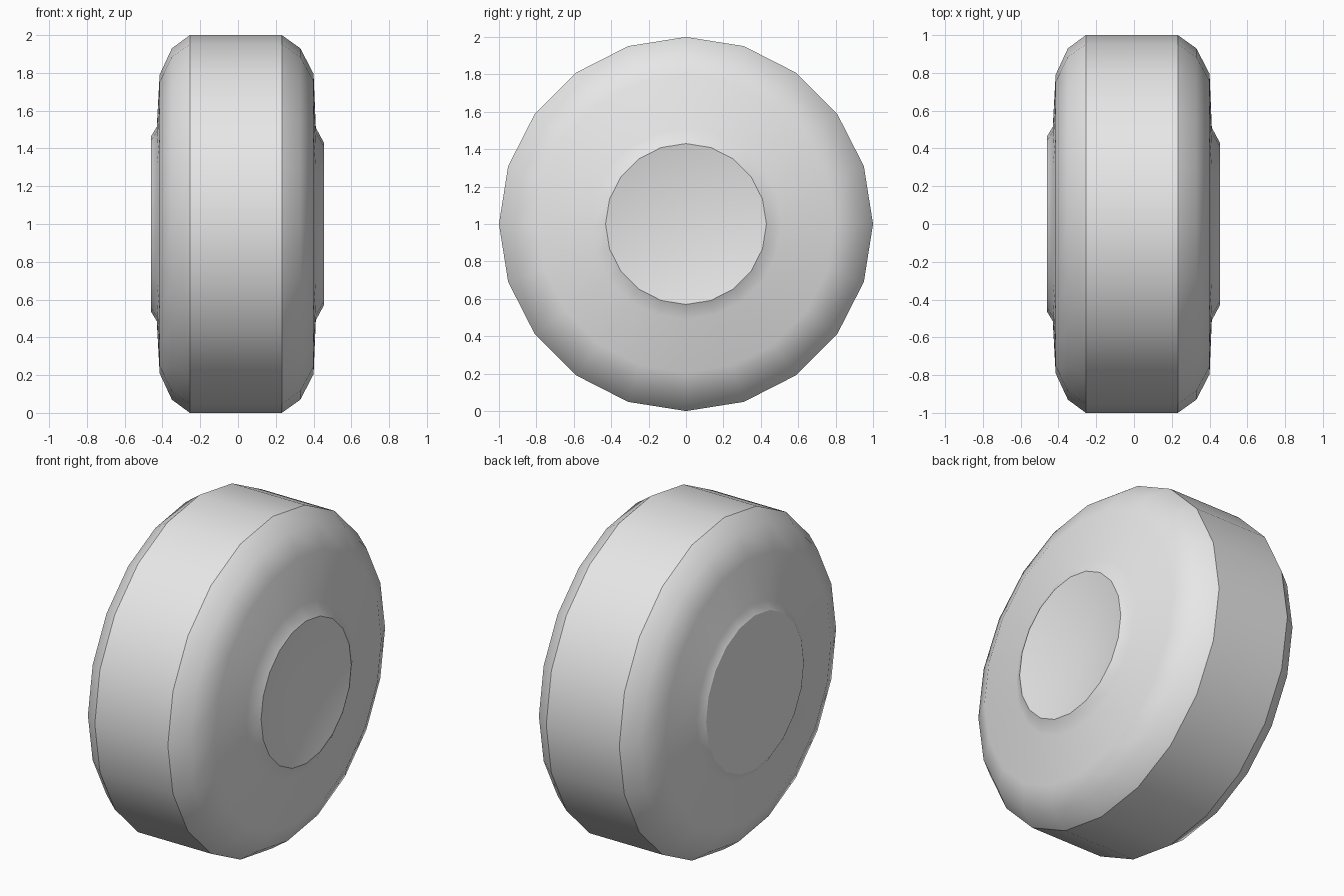
import bpy
import bmesh
from math import cos, sin, tau

cube = bpy.data.objects.get("Cube")
if cube:
    bpy.data.objects.remove(cube, do_unlink=True)

SIDES = 20

# Single light grey material
grey = bpy.data.materials.new("light_grey")
grey.use_nodes = True
colour = (0.8, 0.8, 0.8, 1)
grey.diffuse_color = colour
grey.node_tree.nodes["Principled BSDF"].inputs["Base Color"].default_value = colour


def lathe_x(name, profile):
    """Revolve (x, radius, sharp) points about the wheel axle."""
    bm = bmesh.new()
    rings = []
    for x, r, sharp in profile:
        count = SIDES if r > 0 else 1
        rings.append([bm.verts.new((x, r * sin(tau * i / SIDES), 1 + r * cos(tau * i / SIDES)))
                      for i in range(count)])
    for a, b in zip(rings, rings[1:]):
        for i in range(SIDES):
            j = (i + 1) % SIDES
            corners = [a[i % len(a)], a[j % len(a)], b[j % len(b)], b[i % len(b)]]
            bm.faces.new(list(dict.fromkeys(corners)))
    for f in bm.faces:
        f.smooth = True
    # Crisp creases at the tread and hub rims
    for ring, (x, r, sharp) in zip(rings, profile):
        if sharp:
            for i in range(SIDES):
                bm.edges.get((ring[i], ring[(i + 1) % SIDES])).smooth = False
    bmesh.ops.recalc_face_normals(bm, faces=bm.faces)
    mesh = bpy.data.meshes.new(name)
    bm.to_mesh(mesh)
    bm.free()
    mesh.materials.append(grey)
    obj = bpy.data.objects.new(name, mesh)
    bpy.context.collection.objects.link(obj)
    return obj


# Flat inner hub, shoulder, tread, shoulder, dished outer hub
lathe_x("wheel", [
    (-0.46, 0, False),
    (-0.46, 0.465, True),
    (-0.43, 0.515, False),
    (-0.415, 0.79, False),
    (-0.35, 0.93, False),
    (-0.255, 1, True),
    (0.232, 1, True),
    (0.33, 0.93, False),
    (0.40, 0.795, False),
    (0.412, 0.51, False),
    (0.455, 0.43, True),
    (0.365, 0, False),
])
